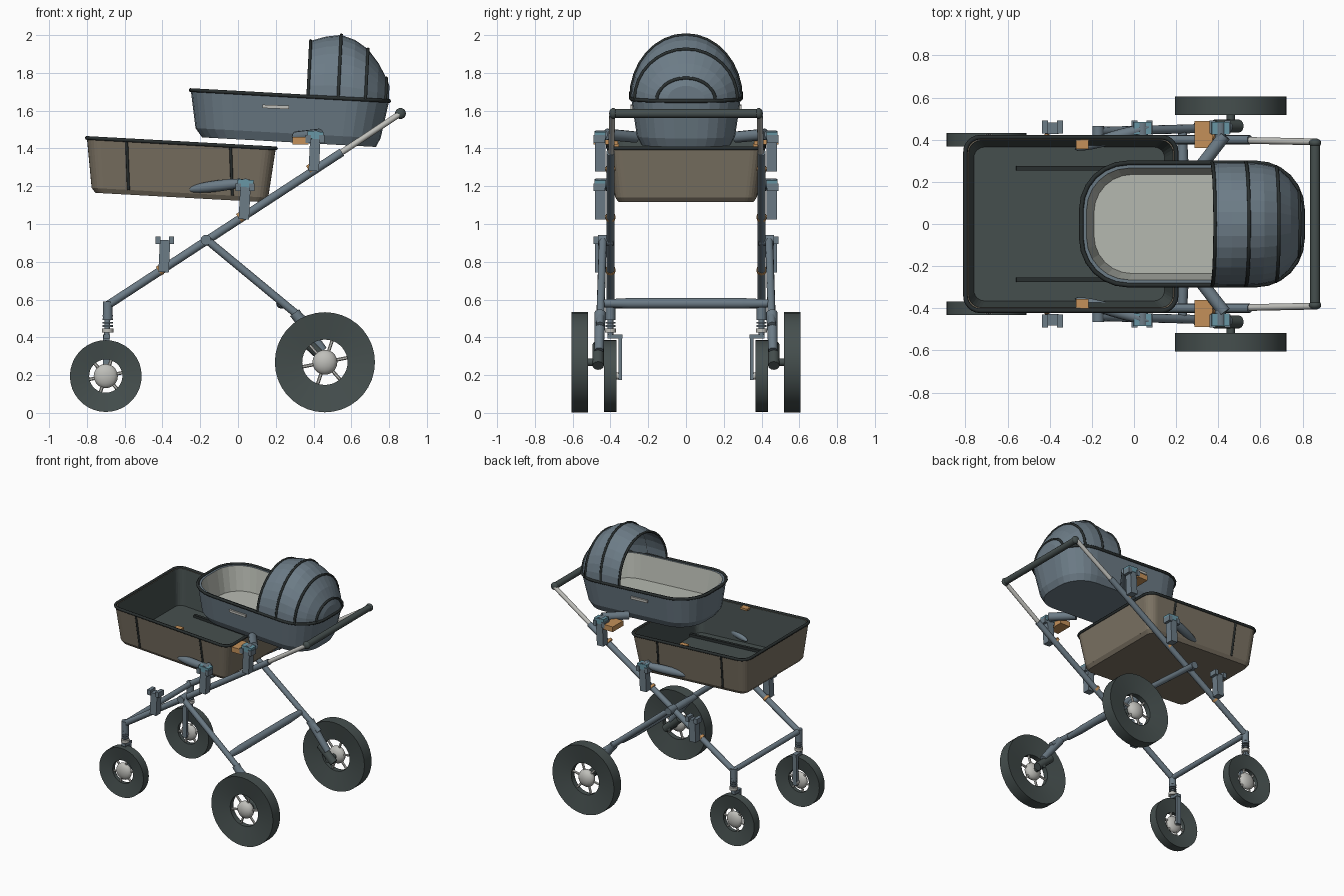
import bpy, bmesh, math
from mathutils import Vector, Matrix

if "Cube" in bpy.data.objects:
    bpy.data.objects.remove(bpy.data.objects["Cube"])


def material(name, r, g, b):
    m = bpy.data.materials.new(name)
    m.use_nodes = True
    m.diffuse_color = (r, g, b, 1)
    m.node_tree.nodes["Principled BSDF"].inputs["Base Color"].default_value = (r, g, b, 1)
    return m


BLUE = material("slate blue", .15, .2, .24)
TAN = material("tan fabric", .2, .17, .125)
DARK = material("charcoal", .06, .078, .076)
BLACK = material("black trim", .022, .028, .028)
PALE = material("pale lining", .47, .49, .44)
METAL = material("light metal", .52, .52, .49)
ORANGE = material("orange", .55, .28, .1)
TEAL = material("teal", .14, .31, .38)
smooth_objects = []


def finish(name, bm, *mats, smooth=False):
    bmesh.ops.recalc_face_normals(bm, faces=bm.faces)
    mesh = bpy.data.meshes.new(name)
    bm.to_mesh(mesh)
    bm.free()
    for m in mats:
        mesh.materials.append(m)
    ob = bpy.data.objects.new(name, mesh)
    bpy.context.collection.objects.link(ob)
    if smooth:
        smooth_objects.append(ob)
    return ob


def tube(name, a, b, r, mat, r2=None, n=12):
    a, b = Vector(a), Vector(b)
    d = b - a
    bm = bmesh.new()
    spin = d.to_track_quat('Z', 'Y').to_matrix().to_4x4()
    bmesh.ops.create_cone(bm, cap_ends=True, segments=n, radius1=r, radius2=r if r2 is None else r2,
                          depth=d.length, matrix=Matrix.Translation((a + b) / 2) @ spin)
    return finish(name, bm, mat, smooth=True)


def box(name, centre, size, mat, tilt=0):
    bm = bmesh.new()
    bmesh.ops.create_cube(bm, size=1, matrix=Matrix.Translation(centre)
                          @ Matrix.Rotation(tilt, 4, 'Y') @ Matrix.Diagonal((*size, 1)))
    return finish(name, bm, mat)


def ball(name, centre, size, mat, spin=Matrix()):
    bm = bmesh.new()
    bmesh.ops.create_uvsphere(bm, u_segments=16, v_segments=10, radius=1,
                              matrix=Matrix.Translation(centre) @ spin @ Matrix.Diagonal((*size, 1)))
    return finish(name, bm, mat, smooth=True)


def wire(name, points, r, mat, cyclic=False):
    cu = bpy.data.curves.new(name, 'CURVE')
    cu.dimensions = '3D'
    cu.bevel_depth, cu.bevel_resolution, cu.use_fill_caps = r, 1, True
    sp = cu.splines.new('POLY')
    sp.points.add(len(points) - 1)
    for p, q in zip(sp.points, points):
        p.co = (*q, 1)
    sp.use_cyclic_u = cyclic
    cu.materials.append(mat)
    ob = bpy.data.objects.new(name, cu)
    bpy.context.collection.objects.link(ob)


SLOPE = -.055


def ring(xc, x0, x1, hy, r, z, n=6):
    """Rounded rectangle, sloping gently down to the rear."""
    pts = []
    for k, (cx, cy) in enumerate([(x1 - r, hy - r), (x0 + r, hy - r), (x0 + r, r - hy), (x1 - r, r - hy)]):
        for i in range(n + 1):
            t = math.pi / 2 * (k + i / n)
            x = cx + r * math.cos(t)
            pts.append((x, cy + r * math.sin(t), z + SLOPE * (x - xc)))
    return pts


def loft(bm, rings, closed=True, first_inner=99):
    rows = [[bm.verts.new(p) for p in r] for r in rings]
    n = len(rows[0])
    for k, (a, b) in enumerate(zip(rows, rows[1:])):
        for i in range(n if closed else n - 1):
            j = (i + 1) % n
            f = bm.faces.new((a[i], a[j], b[j], b[i]))
            f.material_index = int(k >= first_inner)
    return rows


def basket(name, outer, inner, outside, inside):
    bm = bmesh.new()
    rows = loft(bm, outer + inner, first_inner=len(outer))
    bm.faces.new(rows[0])
    bm.faces.new(rows[-1]).material_index = 1
    finish(name, bm, outside, inside)
    wire(name + "_rim", outer[-1], .011, BLACK, True)


# Lower cargo basket
basket("cargo_basket",
       [ring(-.3, -.755, .14, .36, .05, 1.14), ring(-.3, -.775, .16, .375, .06, 1.165),
        ring(-.3, -.8, .2, .412, .07, 1.428)],
       [ring(-.3, -.785, .185, .397, .06, 1.428), ring(-.3, -.76, .145, .365, .05, 1.16)], TAN, DARK)

# Upper bassinet
BX = .275
basket("bassinet",
       [ring(BX, -.19, .73, .235, .18, 1.433), ring(BX, -.225, .755, .26, .2, 1.48),
        ring(BX, -.25, .8, .29, .22, 1.68)],
       [ring(BX, -.225, .775, .265, .2, 1.68), ring(BX, -.19, .74, .235, .18, 1.5)], BLUE, PALE)


# Hood made of arches standing on the bassinet rim
def arch(x, w, h, n=16):
    return [(x + .05 * h * math.sin(math.pi * i / n), w * math.cos(math.pi * i / n),
             1.68 + SLOPE * (x - BX) + h * math.sin(math.pi * i / n)) for i in range(n + 1)]


ribs = [arch(.37, .29, .295), arch(.53, .292, .335), arch(.675, .272, .268), arch(.78, .155, .12)]
between = [arch(.45, .292, .322), arch(.605, .287, .312), arch(.735, .22, .195)]
sections = [ribs[0]]
for mid, rib in zip(between, ribs[1:]):
    sections += [mid, rib]
bm = bmesh.new()
rows = loft(bm, sections + [arch(.798, .1, .08)], closed=False)
bm.faces.new(rows[-1])
hood = finish("hood", bm, BLUE)
hood.modifiers.new("thickness", 'SOLIDIFY').thickness = .008
for rib in ribs:
    wire("hood_rib", rib, .009, BLACK)


def wheel(name, x, y, z, r, inner, half, hub):
    bm = bmesh.new()
    profile = [(r, -half), (r, half), (inner, half * .45), (inner, -half * .45)]
    n = 36
    rings = [[(x + a * math.cos(2 * math.pi * i / n), y + b, z + a * math.sin(2 * math.pi * i / n))
              for i in range(n)] for a, b in profile + profile[:1]]
    loft(bm, rings)
    bmesh.ops.remove_doubles(bm, verts=bm.verts, dist=1e-5)
    finish(name + "_tyre", bm, DARK, smooth=True)
    ball(name + "_hub", (x, y, z), (hub, half * .95, hub), METAL)
    for k in range(6):
        t = math.pi / 3 * k + .2
        tube(name + "_spoke", (x, y, z), (x + (inner + .01) * math.cos(t), y, z + (inner + .01) * math.sin(t)),
             .009, METAL, n=6)


def arm(name, a, b, r):
    a, b = Vector(a), Vector(b)
    spin = (b - a).to_track_quat('Z', 'Y').to_matrix().to_4x4()
    ball(name, (a + b) / 2, (r, r, (b - a).length / 2), BLUE, spin)


for s, side in ((1, "left"), (-1, "right")):
    # Wheels
    wheel("front_wheel_" + side, -.7, s * .4, .195, .19, .088, .033, .064)
    wheel("rear_wheel_" + side, .46, s * .562, .268, .265, .12, .044, .066)

    # Main rail, grip extension and rear leg
    tube("main_rail_" + side, (-.69, s * .4, .57), (.55, s * .4, 1.38), .022, BLUE)
    tube("grip_extension_" + side, (.53, s * .397, 1.367), (.86, s * .39, 1.585), .016, METAL)
    ball("grip_end_" + side, (.86, s * .385, 1.585), (.029, .022, .029), DARK)
    tube("rear_leg_" + side, (-.17, s * .44, .92), (.38, s * .455, .465), .021, BLUE)
    tube("leg_joint_" + side, (-.17, s * .385, .915), (-.17, s * .465, .915), .028, BLUE)
    tube("rear_suspension_" + side, (.3, s * .455, .53), (.45, s * .46, .33), .03, BLUE, .024)
    tube("swing_arm_" + side, (.38, s * .465, .36), (.5, s * .465, .25), .03, DARK)
    tube("rear_axle_" + side, (.46, s * .44, .268), (.46, s * .55, .268), .02, DARK)

    # Front strut with spring and one-sided fork
    tube("front_strut_" + side, (-.69, s * .4, .59), (-.69, s * .4, .5), .026, BLUE)
    tube("strut_core_" + side, (-.69, s * .4, .52), (-.695, s * .4, .4), .015, BLUE)
    for k in range(4):
        z = .455 + .018 * k
        tube("spring_coil_" + side, (-.69, s * .4, z), (-.69, s * .4, z + .009), .027, BLUE)
    tube("strut_collar_" + side, (-.69, s * .4, .425), (-.69, s * .4, .447), .03, METAL)
    box("fork_bridge_" + side, (-.695, s * .375, .405), (.035, .08, .022), BLUE)
    box("fork_leg_" + side, (-.698, s * .348, .295), (.034, .02, .24), BLUE)
    tube("front_axle_" + side, (-.7, s * .338, .195), (-.7, s * .4, .195), .018, METAL)

    # Mounting brackets along the rail
    for x, top in ((-.39, .905), (.035, 1.185), (.405, 1.44)):
        box("bracket_post_" + side, (x, s * .455, top - .075), (.055, .055, .17), BLUE, .05)
        for dx in (-.033, .038):
            box("bracket_fork_" + side, (x + dx, s * .46, top + .01), (.028, .062, .04), BLUE)
        tube("bracket_band_" + side, (x - .03, s * .4, top - .155), (x - .015, s * .4, top - .145), .027, ORANGE)
    for x, z in ((.04, 1.215), (.41, 1.47)):
        box("latch_" + side, (x, s * .455, z), (.085, .06, .04), TEAL, .08)
        tube("latch_pivot_" + side, (x, s * .41, z), (x, s * .48, z), .026, BLUE)

    # Support arms, release tabs and small fittings
    arm("basket_arm_" + side, (-.28, s * .355, 1.18), (.08, s * .465, 1.225), .03)
    tube("bassinet_arm_" + side, (.31, s * .265, 1.46), (.43, s * .42, 1.475), .03, BLUE)
    box("release_tab_" + side, (.33, s * .425, 1.44), (.085, .13, .04), ORANGE)
    box("basket_tab_" + side, (-.245, s * .378, 1.418), (.06, .045, .015), ORANGE)
    box("bassinet_handle_" + side, (.2, s * .285, 1.62), (.14, .02, .018), METAL, .04)
    box("floor_rail_" + side, (-.2, s * .265, 1.168), (.72, .022, .02), BLACK, .055)
    for x in (-.59, -.04):
        z = SLOPE * (x + .3)
        wire("basket_seam_" + side, [(x + .01, s * .376, 1.165 + z), (x, s * .412, 1.428 + z)], .008, BLACK)

# Bars across the frame
tube("handle_bar", (.86, -.385, 1.585), (.86, .385, 1.585), .024, DARK)
tube("front_crossbar", (-.69, -.4, .572), (-.69, .4, .572), .02, BLUE)
tube("rear_crossbar", (.23, -.3, .58), (.23, .3, .58), .028, BLUE)
for s in (1, -1):
    tube("rear_crossbar_end", (.23, s * .3, .58), (.23, s * .45, .58), .028, BLUE, .02)

# Smooth round parts, keeping hard edges
bpy.ops.object.select_all(action='DESELECT')
for ob in smooth_objects:
    ob.select_set(True)
bpy.context.view_layer.objects.active = smooth_objects[0]
bpy.ops.object.shade_smooth_by_angle(angle=math.radians(35))
